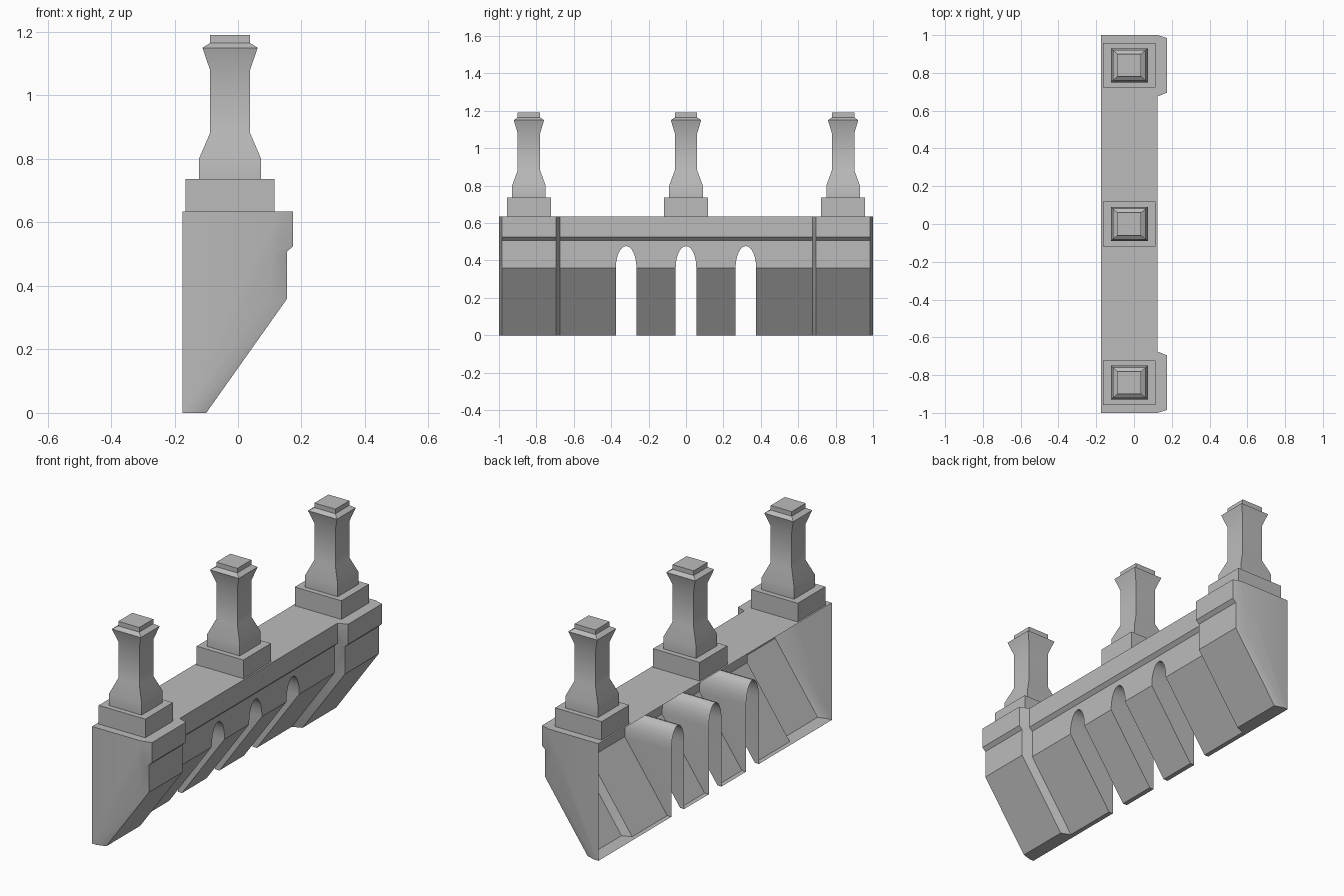
import bpy, bmesh, math

cube = bpy.data.objects.get("Cube")
if cube:
    bpy.data.objects.remove(cube)

stone = bpy.data.materials.new("grey stone")
stone.use_nodes = True
GREY = (0.5, 0.5, 0.5, 1)
stone.diffuse_color = GREY
stone.node_tree.nodes["Principled BSDF"].inputs["Base Color"].default_value = GREY


def make_object(name, bm):
    bmesh.ops.recalc_face_normals(bm, faces=bm.faces)
    mesh = bpy.data.meshes.new(name)
    bm.to_mesh(mesh)
    bm.free()
    mesh.materials.append(stone)
    obj = bpy.data.objects.new(name, mesh)
    bpy.context.collection.objects.link(obj)
    return obj


def loft(name, rings):
    """Bridge equal closed rings of points and cap both ends."""
    bm = bmesh.new()
    loops = [[bm.verts.new(p) for p in ring] for ring in rings]
    for a, b in zip(loops, loops[1:]):
        for i in range(len(a)):
            j = (i + 1) % len(a)
            bm.faces.new((a[i], a[j], b[j], b[i]))
    bm.faces.new(loops[0])
    bm.faces.new(loops[-1])
    return make_object(name, bm)


def smooth(obj):
    bpy.ops.object.select_all(action="DESELECT")
    obj.select_set(True)
    bpy.context.view_layer.objects.active = obj
    bpy.ops.object.shade_smooth_by_angle(angle=math.radians(30))


BACK, TOP = -0.175, 0.635

# Parapet wall: one cross-section, pushed forward at the two end piers
face_profile = [(-0.15, 0), (0.105, 0.36), (0.105, 0.508), (0.124, 0.526), (0.124, TOP)]
half = [(1.0, 0), (0.985, 0.05), (0.695, 0.05), (0.675, 0)]
stations = [(-y, d) for y, d in half] + [(y, d) for y, d in reversed(half)]
wall = loft("parapet_wall", [
    [(BACK, y, 0)] + [(x + d, y, z) for x, z in face_profile] + [(BACK, y, TOP)]
    for y, d in stations])

# Arched openings cut right through the wall
for cy in (-0.32, 0, 0.32):
    arch = [(cy + 0.055 * math.cos(math.pi * i / 12),
             0.362 + 0.115 * math.sin(math.pi * i / 12)) for i in range(13)]
    arch += [(cy - 0.055, -0.1), (cy + 0.055, -0.1)]
    cutter = loft("arch_cutter", [[(x, y, z) for y, z in arch] for x in (-0.4, 0.4)])
    cutter.hide_render = True
    cut = wall.modifiers.new("arch", "BOOLEAN")
    cut.operation, cut.solver, cut.object = "DIFFERENCE", "EXACT", cutter
    bpy.context.view_layer.objects.active = wall
    bpy.ops.object.modifier_apply(modifier=cut.name)
    bpy.data.objects.remove(cutter)

# The wall is a hollow shell, open along the back
bm = bmesh.new()
bm.from_mesh(wall.data)
rear = [f for f in bm.faces if all(abs(v.co.x - BACK) < 1e-4 for v in f.verts)]
bmesh.ops.delete(bm, geom=rear, context="FACES")
bm.to_mesh(wall.data)
bm.free()
smooth(wall)

# Pinnacles: square plinth with a flared post, as (half x, half y, z) steps
plinth = [(0.14, 0.118, TOP), (0.14, 0.118, 0.736)]
post = [(0.098, 0.09, 0.736), (0.098, 0.09, 0.80), (0.063, 0.06, 0.882),
        (0.063, 0.06, 1.08), (0.087, 0.081, 1.15), (0.063, 0.06, 1.165),
        (0.063, 0.06, 1.19)]
CORNERS = [(-1, -1), (1, -1), (1, 1), (-1, 1)]
for side, cy in (("right", -0.84), ("middle", 0), ("left", 0.84)):
    for part, steps in (("plinth", plinth), ("post", post)):
        smooth(loft(f"{side}_{part}", [
            [(-0.025 + sx * hx, cy + sy * hy, z) for sx, sy in CORNERS]
            for hx, hy, z in steps]))
